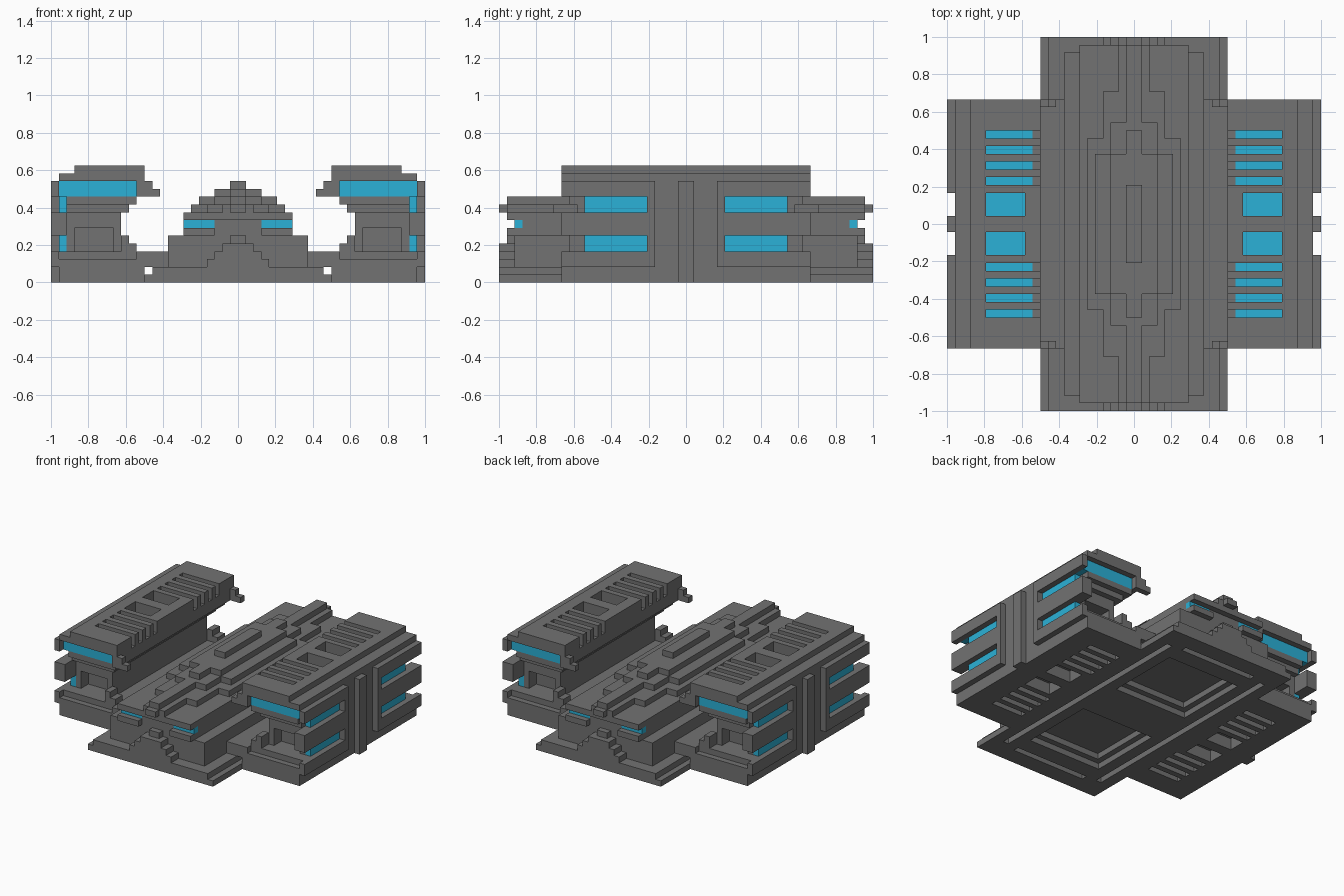
import bpy, bmesh
from mathutils import Matrix, Vector

if "Cube" in bpy.data.objects:
    bpy.data.objects.remove(bpy.data.objects["Cube"], do_unlink=True)

U = 2 / 48  # one grid cell


def material(name, rgb):
    m = bpy.data.materials.new(name)
    m.use_nodes = True
    m.diffuse_color = (*rgb, 1)
    m.node_tree.nodes["Principled BSDF"].inputs["Base Color"].default_value = (*rgb, 1)
    return m


HULL = material("hull grey", (0.168, 0.168, 0.168))
GLOW = material("glow blue", (0.024, 0.44, 0.68))


def spans(a, b):
    """A span that starts at 0 crosses the mirror plane, others are doubled."""
    return [(-b, b)] if a == 0 else [(a, b), (-b, -a)]


def part(name, mat, *boxes):
    """Boxes (x0, x1, y0, y1, z0, z1) in cells, mirrored in x and y."""
    bm = bmesh.new()
    for x0, x1, y0, y1, z0, z1 in boxes:
        for xa, xb in spans(x0, x1):
            for ya, yb in spans(y0, y1):
                size = Vector((xb - xa, yb - ya, z1 - z0)) * U
                mid = Vector((xa + xb, ya + yb, z0 + z1)) * U / 2
                bmesh.ops.create_cube(
                    bm, size=1,
                    matrix=Matrix.Translation(mid) @ Matrix.Diagonal((*size, 1)))
    me = bpy.data.meshes.new(name)
    bm.to_mesh(me)
    bm.free()
    me.materials.append(mat)
    ob = bpy.data.objects.new(name, me)
    bpy.context.collection.objects.link(ob)


def ribs(x0, z0, z1):
    """Ribs left standing between two hatches and a row of vents."""
    rows = [(0, 1), (4, 5)] + [(y, y + 1) for y in (6, 8, 10)] + [(12, 16)]
    return [(x0, 19, a, b, z0, z1) for a, b in rows] + [(x0, 14, 1, 4, z0, z1)]


# Central hull: underside plate with stepped recessed panels and grooves
part("hull_underside", HULL,
     (10, 12, 0, 24, 0, 1), (9, 10, 20, 24, 0, 1), (7, 9, 0, 24, 0, 1),
     (0, 7, 0, 4, 0, 1), (0, 7, 17, 20, 0, 1), (0, 7, 21, 24, 0, 1))
part("hull_floor", HULL,
     (6, 11, 0, 24, 1, 2), (0, 6, 0, 5, 1, 2), (0, 6, 16, 24, 1, 2))
part("hull_body", HULL, (0, 9, 0, 22, 2, 6))
part("hull_bridges", HULL, (9, 13, 0, 16, 2, 4))

# Stepped buttress at both ends
part("end_buttress", HULL,
     (0, 4, 22, 24, 2, 3), (0, 3, 22, 24, 3, 4),
     (0, 2, 22, 24, 4, 5), (0, 1, 22, 23, 5, 6))

# Upper deck with a window slot at both ends
part("deck", HULL,
     (0, 7, 0, 22, 6, 7), (3, 7, 22, 23, 6, 7), (0, 7, 0, 21, 7, 8),
     (0, 3, 21, 22, 7, 8), (0, 7, 0, 23, 8, 9))
part("deck_windows", GLOW, (3, 7, 21, 22, 7, 8))

# Stepped ridge
part("ridge", HULL,
     (0, 6, 0, 11, 9, 10), (0, 4, 0, 17, 9, 10),
     (0, 2, 0, 23, 9, 10), (0, 1, 23, 24, 9, 10),
     (0, 5, 0, 9, 10, 11), (0, 3, 0, 13, 10, 11), (0, 1, 13, 23, 10, 11),
     (0, 3, 0, 9, 11, 12), (0, 1, 9, 12, 11, 12),
     (0, 1, 0, 5, 12, 13))

# Side pods: slotted underside and base
part("pod_underside", HULL, (12, 13, 0, 16, 0, 2), (19, 23, 0, 16, 0, 2),
     *ribs(13, 0, 2))
part("pod_base", HULL, (12, 23, 0, 16, 2, 3), (12, 23, 0, 15, 3, 4))

# Pod core with a recessed bay at each end, stepped shelf and inner trim
part("pod_core", HULL,
     (15, 22, 0, 11, 4, 7), (15, 16, 11, 13, 4, 7), (21, 22, 11, 13, 4, 7),
     (15, 22, 0, 13, 7, 9),
     (14, 22, 0, 14, 9, 10), (13, 22, 0, 15, 10, 11),
     (22, 23, 0, 5, 4, 13), (12, 13, 0, 15, 11, 13))
part("pod_brackets", HULL,
     (13, 15, 13, 15, 4, 5), (14, 15, 13, 15, 5, 6),
     (11, 13, 15, 16, 12, 13), (10, 13, 15, 16, 11, 12))

# Glowing band and side windows
part("pod_band", GLOW, (13, 22, 0, 15, 11, 13), (22, 23, 5, 15, 11, 13))
part("pod_side_windows", GLOW, (22, 23, 5, 13, 4, 6), (22, 23, 5, 13, 9, 11))

# Outer armour plates and middle pillar
part("pod_armour", HULL,
     (23, 24, 4, 5, 2, 13), (23, 24, 5, 16, 2, 4),
     (22, 24, 5, 16, 6, 9), (23, 24, 5, 16, 11, 13))
part("pod_pillar", HULL, (23, 24, 0, 1, 0, 13))

# Slotted roof with a narrower top layer
part("pod_roof", HULL,
     (19, 23, 0, 16, 13, 14), (19, 21, 0, 16, 14, 15), *ribs(12, 13, 15))
